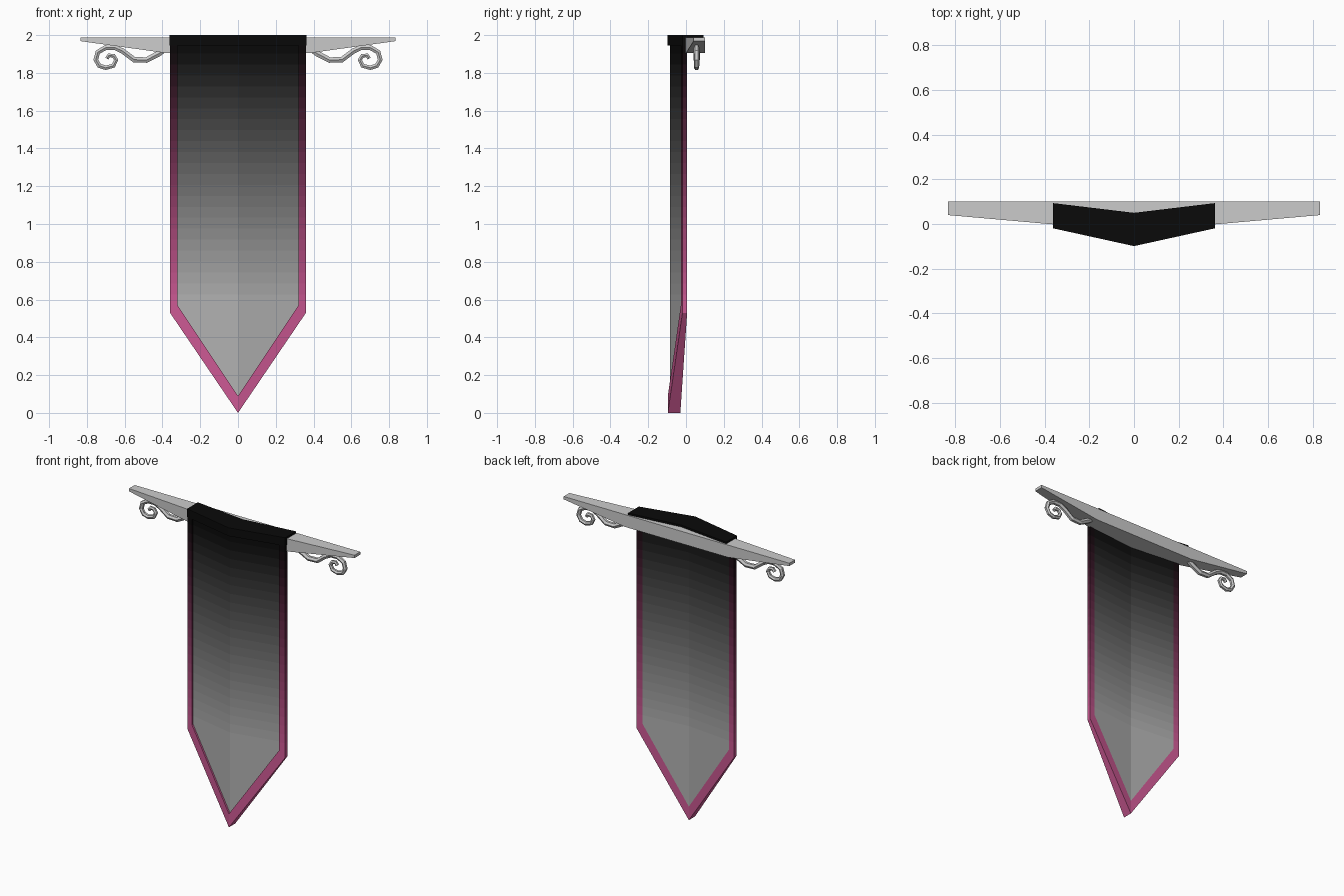
import bpy, bmesh

if "Cube" in bpy.data.objects:
    bpy.data.objects.remove(bpy.data.objects["Cube"])

BANDS = 24
Z_TOP, Z_FADE = 1.96, 0.57


def material(name, rgb):
    m = bpy.data.materials.new(name)
    m.diffuse_color = (*rgb, 1)
    m.use_nodes = True
    m.node_tree.nodes["Principled BSDF"].inputs["Base Color"].default_value = m.diffuse_color
    return m


def fade_materials(name, rgb):
    # one shade per band, full colour at the bottom, black at the top
    mats = []
    for i in range(BANDS):
        k = max(0.03, 1 - (i + 0.5) / BANDS) ** 1.8
        mats.append(material(f"{name} {i}", [c * k + 0.002 for c in rgb]))
    return mats


def finish(name, bm, mats=()):
    bmesh.ops.recalc_face_normals(bm, faces=bm.faces[:])
    me = bpy.data.meshes.new(name)
    bm.to_mesh(me)
    bm.free()
    for m in mats:
        me.materials.append(m)
    ob = bpy.data.objects.new(name, me)
    bpy.context.collection.objects.link(ob)
    return ob


def front_y(x):
    return -0.096 + 0.215 * abs(x)


def back_y(x):
    return -0.03 + 0.1 * abs(x)


def panel(name, cells, inset, mats):
    # cells: (x,z) polygons of the right half, mirrored, then thickened to the back
    bm = bmesh.new()
    for s in (1, -1):
        for pts, idx in cells:
            f = bm.faces.new([bm.verts.new((s * x, front_y(x) + inset, z)) for x, z in pts])
            f.material_index = idx
    bmesh.ops.remove_doubles(bm, verts=bm.verts[:], dist=1e-5)
    front = bm.faces[:]
    bmesh.ops.recalc_face_normals(bm, faces=front)
    res = bmesh.ops.extrude_face_region(bm, geom=front, use_keep_orig=True)
    for v in res["geom"]:
        if isinstance(v, bmesh.types.BMVert):
            v.co.y = back_y(v.co.x)
    return finish(name, bm, mats)


def loft(name, sections, mats=()):
    # join equal-length (x,y,z) rings and close both ends
    bm = bmesh.new()
    rings = [[bm.verts.new(p) for p in sec] for sec in sections]
    n = len(rings[0])
    for a, b in zip(rings, rings[1:]):
        for i in range(n):
            j = (i + 1) % n
            bm.faces.new((a[i], a[j], b[j], b[i]))
    bm.faces.new(rings[0])
    bm.faces.new(rings[-1])
    return finish(name, bm, mats)


# cloth and border split into bands for the colour fade
cloth = [([(0, 0.09), (0.32, 0.57), (0, 0.57)], 0)]
border = [([(0, 0), (0.36, 0.53), (0.32, 0.57), (0, 0.09)], 0)]
step = (Z_TOP - Z_FADE) / BANDS
for i in range(BANDS):
    a, b = Z_FADE + i * step, Z_FADE + (i + 1) * step
    cloth.append(([(0, a), (0.32, a), (0.32, b), (0, b)], i))
    border.append(([(0.32, a), (0.36, a if i else 0.53), (0.36, b), (0.32, b)], i))
panel("banner_cloth", cloth, 0.012, fade_materials("cloth grey", (0.45, 0.45, 0.45)))
panel("banner_border", border, 0, fade_materials("border pink", (0.62, 0.1, 0.3)))

# black fold over the beam
cap = []
for x in (-0.362, 0, 0.362):
    f, m, k = -0.099 + 0.22 * abs(x), back_y(x) + 0.001, 0.05 + 0.12 * abs(x)
    cap.append([(x, y, z) for y, z in ((f, 1.945), (f, 2), (k, 2), (k, 1.985),
                                       (m, 1.985), (m, 1.945))])
loft("banner_top_fold", cap, [material("black", (0.003, 0.003, 0.003))])

# tapered support beam
beam = []
for x, f, zb in ((-0.833, 0.04, 1.968), (-0.38, 0.0, 1.905), (0, -0.03, 1.905),
                 (0.38, 0.0, 1.905), (0.833, 0.04, 1.968)):
    beam.append([(x, f, zb), (x, f, 1.987), (x, 0.1, 1.987), (x, 0.1, zb)])
loft("support_beam", beam)

# curled brackets under the beam ends
PATH = [(0.39, 1.925), (0.42, 1.902), (0.485, 1.868), (0.55, 1.87), (0.61, 1.915), (0.65, 1.934),
        (0.70, 1.934), (0.742, 1.91), (0.753, 1.87), (0.735, 1.838), (0.70, 1.827),
        (0.66, 1.838), (0.645, 1.868), (0.658, 1.89), (0.683, 1.893), (0.694, 1.876)]
for side, s in (("left", -1), ("right", 1)):
    cu = bpy.data.curves.new(side + "_scroll", "CURVE")
    cu.dimensions = "3D"
    cu.bevel_depth = 0.018
    cu.bevel_resolution = 1
    cu.use_fill_caps = True
    sp = cu.splines.new("POLY")
    sp.points.add(len(PATH) - 1)
    sp.use_smooth = False
    for i, (x, z) in enumerate(PATH):
        sp.points[i].co = (s * x, 0.056, z, 1)
        sp.points[i].radius = 1 - 0.35 * i / (len(PATH) - 1)
    ob = bpy.data.objects.new(side + "_scroll_bracket", cu)
    bpy.context.collection.objects.link(ob)
